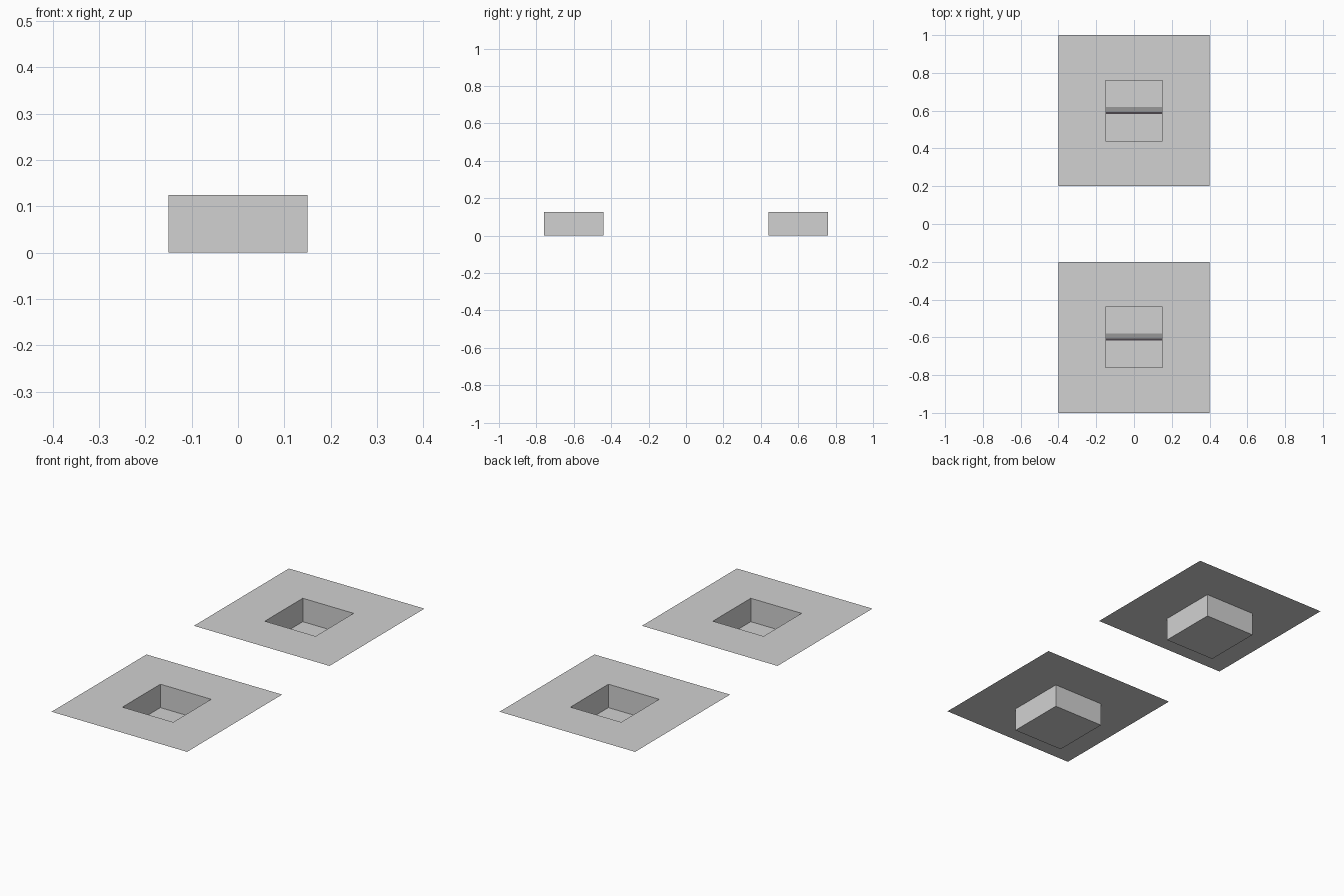
import bpy
import bmesh

old = bpy.data.objects.get("Cube")
if old:
    bpy.data.objects.remove(old, do_unlink=True)


def material(name, color):
    m = bpy.data.materials.new(name)
    m.use_nodes = True
    m.diffuse_color = (*color, 1)
    m.node_tree.nodes["Principled BSDF"].inputs["Base Color"].default_value = (*color, 1)
    return m


light_grey = material("light_grey", (0.64, 0.64, 0.64))
mid_grey = material("mid_grey", (0.31, 0.31, 0.31))
dark_grey = material("dark_grey", (0.07, 0.06, 0.07))

HEIGHT = 0.125
PLATE = 0.4            # half size of the plate
PIT_X, PIT_Y = 0.15, 0.16


def finish(name, bm, mat, location):
    mesh = bpy.data.meshes.new(name)
    bm.to_mesh(mesh)
    bm.free()
    mesh.materials.append(mat)
    obj = bpy.data.objects.new(name, mesh)
    obj.location = location
    bpy.context.collection.objects.link(obj)


def rectangle(bm, hx, hy, z):
    return [bm.verts.new((sx * hx, sy * hy, z))
            for sx, sy in ((-1, -1), (1, -1), (1, 1), (-1, 1))]


def recessed_plate(name, y):
    # Thin sheet: rim, pit walls and pit floor share three rectangular loops
    bm = bmesh.new()
    loops = [rectangle(bm, PLATE, PLATE, HEIGHT),
             rectangle(bm, PIT_X, PIT_Y, HEIGHT),
             rectangle(bm, PIT_X, PIT_Y, 0)]
    for outer, inner in zip(loops, loops[1:]):
        for i in range(4):
            j = (i + 1) % 4
            bm.faces.new((outer[i], outer[j], inner[j], inner[i]))
    bm.faces.new(loops[-1])
    finish(name, bm, light_grey, (0, y, 0))


def floor_strip(name, y, width, mat):
    # Thin bar across the pit floor
    bm = bmesh.new()
    bmesh.ops.create_cube(bm, size=1)
    bmesh.ops.scale(bm, vec=(2 * PIT_X - 0.002, width, 0.006), verts=bm.verts)
    finish(name, bm, mat, (0, y, 0.004))


for side, y in (("front", -0.6), ("back", 0.6)):
    recessed_plate(side + "_recessed_plate", y)
    floor_strip(side + "_floor_strip", y + 0.007, 0.026, mid_grey)
    floor_strip(side + "_floor_slot", y - 0.012, 0.012, dark_grey)
